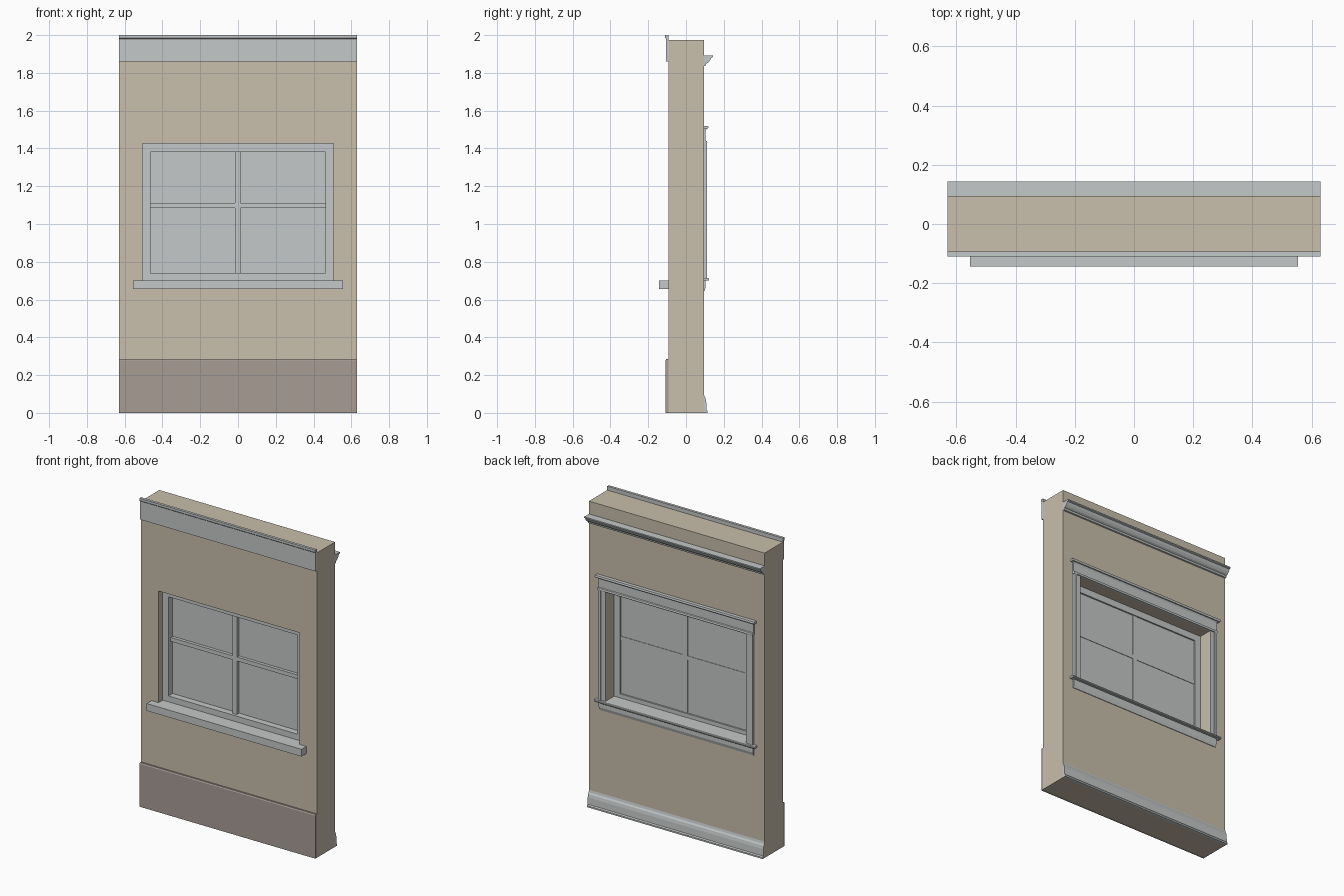
import bpy, bmesh

cube = bpy.data.objects.get("Cube")
if cube:
    bpy.data.objects.remove(cube, do_unlink=True)


def material(name, rgb):
    m = bpy.data.materials.new(name)
    m.use_nodes = True
    m.diffuse_color = (*rgb, 1)
    m.node_tree.nodes["Principled BSDF"].inputs["Base Color"].default_value = (*rgb, 1)
    return m


PLASTER = material("beige plaster", (0.58, 0.52, 0.41))
TRIM = material("pale grey trim", (0.56, 0.58, 0.58))
STONE = material("brown stone", (0.385, 0.335, 0.30))


def finish(name, bm, mat):
    bmesh.ops.recalc_face_normals(bm, faces=bm.faces)
    mesh = bpy.data.meshes.new(name)
    bm.to_mesh(mesh)
    bm.free()
    mesh.materials.append(mat)
    ob = bpy.data.objects.new(name, mesh)
    bpy.context.collection.objects.link(ob)
    return ob


def moulding(name, half, profile, mat=TRIM):
    """Extrude a (y, z) profile along x, from -half to half."""
    bm = bmesh.new()
    ends = [[bm.verts.new((x, y, z)) for y, z in profile] for x in (-half, half)]
    bm.faces.new(ends[0])
    bm.faces.new(ends[1])
    for i in range(len(profile)):
        j = (i + 1) % len(profile)
        bm.faces.new((ends[0][i], ends[0][j], ends[1][j], ends[1][i]))
    return finish(name, bm, mat)


def box(name, x0, x1, y0, y1, z0, z1, mat=TRIM):
    ob = moulding(name, (x1 - x0) / 2, [(y0, z0), (y1, z0), (y1, z1), (y0, z1)], mat)
    ob.location.x = (x0 + x1) / 2
    return ob


def ring(name, outer, inner, y0, y1, mat):
    """Rectangular slab with a rectangular hole; rects are (half, z0, z1)."""
    bm = bmesh.new()
    loops = []
    for y in (y0, y1):
        for h, a, b in (outer, inner):
            loops.append([bm.verts.new((x, y, z)) for x, z in ((-h, a), (h, a), (h, b), (-h, b))])
    for p, q in ((0, 1), (2, 3), (0, 2), (1, 3)):
        for i in range(4):
            j = (i + 1) % 4
            bm.faces.new((loops[p][i], loops[p][j], loops[q][j], loops[q][i]))
    return finish(name, bm, mat)


W, FRONT, BACK = 0.63, -0.093, 0.094
OPENING = (0.505, 0.70, 1.425)
PANE = (0.463, 0.74, 1.382)

# Wall and its full-width front bands
ring("wall", (W, 0, 1.975), OPENING, FRONT, BACK, PLASTER)
moulding("plinth", W, [(FRONT, 0), (-0.108, 0), (-0.108, 0.278), (-0.104, 0.285), (FRONT, 0.285)], STONE)
moulding("fascia", W, [(FRONT, 1.86), (-0.105, 1.86), (-0.105, 1.98), (-0.11, 1.985),
                       (-0.11, 2.0), (FRONT, 2.0)])

# Inside mouldings
moulding("crown_moulding", W, [(BACK, 1.892), (0.143, 1.892), (0.143, 1.884), (0.134, 1.88),
                               (0.127, 1.866), (0.117, 1.854), (0.106, 1.848), (0.103, 1.837), (BACK, 1.835)])
moulding("baseboard", W, [(BACK, 0), (0.115, 0), (0.115, 0.01), (0.109, 0.017), (0.107, 0.06),
                          (0.103, 0.08), (0.097, 0.09), (BACK, 0.105)])

# Window set deep in the opening
ring("window_frame", OPENING, PANE, -0.05, 0.014, TRIM)
box("window_pane", -PANE[0], PANE[0], -0.008, 0.004, PANE[1], PANE[2])
box("vertical_glazing_bar", -0.016, 0.014, -0.032, 0.008, PANE[1], PANE[2])
box("horizontal_glazing_bar", -PANE[0], PANE[0], -0.028, 0.007, 1.085, 1.111)

# Sill outside, stool and apron inside
box("outer_sill", -0.555, 0.555, -0.143, FRONT, 0.655, 0.702)
box("sill_top", -0.505, 0.505, FRONT - 0.002, -0.05, 0.69, 0.702)
box("stool_top", -0.505, 0.505, 0.014, BACK + 0.002, 0.69, 0.714)
moulding("stool_nosing", 0.575, [(BACK, 0.70), (0.119, 0.70), (0.123, 0.704), (0.123, 0.71),
                                 (0.119, 0.714), (BACK, 0.714)])
moulding("apron", 0.553, [(BACK, 0.645), (0.098, 0.645), (0.104, 0.665), (0.104, 0.70), (BACK, 0.70)])

# Inside casing: stepped sides and a capped head
for side, s in (("left", 1), ("right", -1)):
    for part, a, b, y in (("inner", 0.505, 0.535, 0.105), ("outer", 0.535, 0.553, 0.111)):
        x0, x1 = sorted((s * a, s * b))
        box(f"{side}_casing_{part}", x0, x1, BACK, y, 0.714, 1.43)
moulding("head_casing", 0.556, [(BACK, 1.425), (0.111, 1.425), (0.113, 1.432), (0.111, 1.439), (0.104, 1.442),
                                (0.104, 1.495), (0.11, 1.505), (BACK, 1.505)])
moulding("head_cap", 0.572, [(BACK, 1.505), (0.117, 1.505), (0.119, 1.512), (0.117, 1.52), (BACK, 1.52)])
